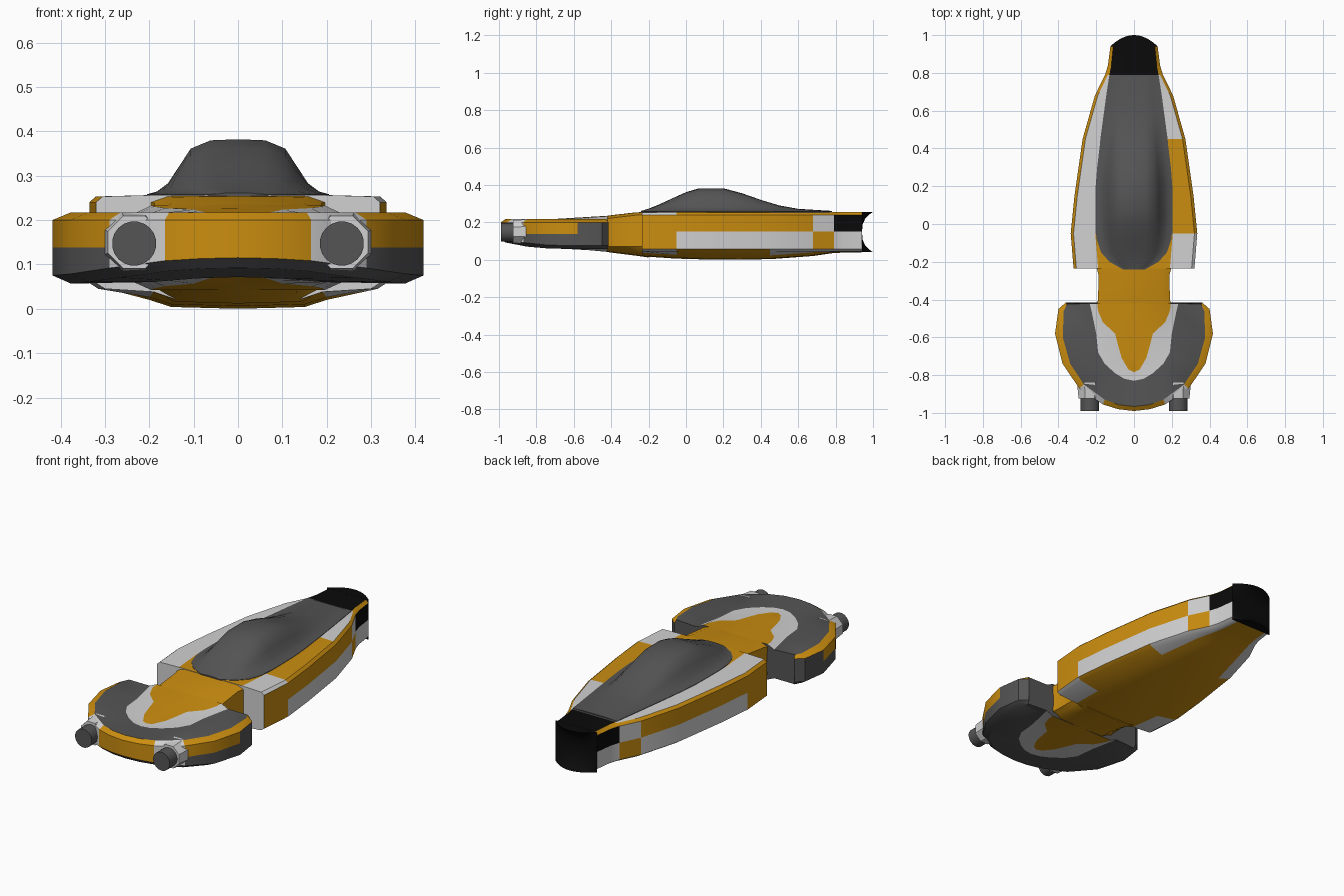
import bpy, bmesh, math

if "Cube" in bpy.data.objects:
    bpy.data.objects.remove(bpy.data.objects["Cube"])

def material(name, rgb):
    m = bpy.data.materials.new(name)
    m.diffuse_color = (*rgb, 1)
    m.use_nodes = True
    m.node_tree.nodes["Principled BSDF"].inputs["Base Color"].default_value = m.diffuse_color
    return m

MATS = [material("orange", (0.60, 0.27, 0.005)), material("light grey", (0.64, 0.64, 0.64)),
        material("dark grey", (0.09, 0.09, 0.09)), material("black", (0.003, 0.003, 0.003))]
ORANGE, LIGHT, DARK, BLACK = range(4)

def lerp(table, t):
    """Piecewise linear lookup in a list of (t, value)."""
    for (a, u), (b, v) in zip(table, table[1:]):
        if t <= b:
            return u + (v - u) * max(0, (t - a) / (b - a))
    return table[-1][1]

def finish(bm, name, angle=30):
    bmesh.ops.remove_doubles(bm, verts=bm.verts, dist=1e-4)
    bmesh.ops.recalc_face_normals(bm, faces=bm.faces)
    me = bpy.data.meshes.new(name)
    bm.to_mesh(me)
    bm.free()
    for m in MATS:
        me.materials.append(m)
    ob = bpy.data.objects.new(name, me)
    bpy.context.collection.objects.link(ob)
    bpy.ops.object.select_all(action='DESELECT')
    ob.select_set(True)
    bpy.context.view_layer.objects.active = ob
    bpy.ops.object.shade_smooth_by_angle(angle=math.radians(angle))
    return ob

def loft(name, halves, colour, caps=(), angle=30):
    """Skin half sections (top centre to bottom centre), mirrored in x.
    colour(station, strip, side) picks the material."""
    bm = bmesh.new()
    m = len(halves[0]) - 1
    rings = []
    for h in halves:
        full = list(h) + [(-x, y, z) for x, y, z in h[-2:0:-1]]
        rings.append([bm.verts.new(p) for p in full])
    n = 2 * m
    for i in range(len(rings) - 1):
        for k in range(n):
            l = (k + 1) % n
            f = bm.faces.new((rings[i][k], rings[i][l], rings[i + 1][l], rings[i + 1][k]))
            side = 1 if k < m else -1
            f.material_index = colour(i, k if k < m else n - 1 - k, side)
    for index, mat in caps:
        bm.faces.new(rings[index]).material_index = mat
    return finish(bm, name, angle)

# Main hull: y, half width, deck half width, belly half width, belly height
stations = [(-.235, .32, .19, .19, .018), (-.05, .335, .205, .2, .006), (.15, .315, .205, .2, 0),
            (.45, .272, .178, .19, .003), (.68, .207, .147, .14, .02), (.79, .153, .13, .11, .036),
            (.84, .138, .12, .1, .038), (.94, .125, .11, .09, .04)]
hull = []
for y, w, d, b, zb in stations:
    hull.append([(0, y, .256), (d, y, .256), (w - .015, y, .253), (w, y, .24), (w, y, .15),
                 (w, y, .058), (w - .02, y, .045), (b, y, zb + .02 if y < .7 else .042),
                 (b * .75, y, zb + .004), (0, y, zb)])

def hull_colour(i, j, side):
    if j == 0:
        return ORANGE if i == 0 else (BLACK if i >= 5 else DARK)
    if j == 1:
        if i >= 4:
            return LIGHT if i == 4 else ORANGE
        return ORANGE if side > 0 and i in (1, 2) else LIGHT
    if j == 2:
        return LIGHT if side > 0 and i == 0 else ORANGE
    if j == 3:
        return BLACK if i >= 5 else (LIGHT if i == 4 else ORANGE)
    if j == 4:
        return ORANGE if i in (0, 4) else LIGHT
    if j in (5, 6):
        return LIGHT if i >= 3 or i == 0 else ORANGE
    return ORANGE

loft("main_hull", hull, hull_colour, caps=[(0, LIGHT), (-1, BLACK)])

# Hollow nose with projecting upper and lower lips
bm = bmesh.new()
rows = [(.256, 0)] + [(z, abs((z - .148) / .108) ** 3) for z in
                      (.256, .24, .22, .19, .148, .106, .076, .056, .04)] + [(.04, 0)]
cols = [.125 * k / 6 for k in range(-6, 7)]
grid = [[bm.verts.new((x, .941 + .059 * e * (1 - (x / .125) ** 2), z)) for x in cols] for z, e in rows]
for r, s in zip(grid, grid[1:]):
    for k in range(len(cols) - 1):
        bm.faces.new((r[k], r[k + 1], s[k + 1], s[k])).material_index = BLACK
finish(bm, "nose_intake")

# Domed canopy: y, half width, height
dome = [(-.24, .06, .003), (-.2, .13, .015), (-.15, .175, .035), (-.08, .198, .067), (0, .205, .103),
        (.07, .205, .124), (.2, .203, .124), (.3, .195, .097), (.4, .183, .062), (.5, .17, .032),
        (.6, .157, .014), (.78, .132, .003)]
bell = [(0, 1), (.3, .98), (.52, .83), (.65, .5), (.77, .2), (.89, .05), (1, 0)]
loft("canopy", [[(w * u, y, .258 + h * v) for u, v in bell] + [(w, y, .25), (0, y, .25)]
                for y, w, h in dome],
     lambda i, j, s: DARK, caps=[(0, DARK), (-1, DARK)], angle=50)

# Neck joining hull and crescent
neck = [(-.44, .2, .232, .045), (-.40, .19, .238, .038), (-.27, .188, .253, .022), (-.2, .205, .256, .012)]
loft("neck", [[(0, y, zt), (w - .04, y, zt - .001), (w, y, zt - .015), (w, y, .07),
               (w - .02, y, zb + .025), (w * .7, y, zb + .004), (0, y, zb)] for y, w, zt, zb in neck],
     lambda i, j, s: ORANGE, caps=[(0, ORANGE), (-1, ORANGE)])

# Crescent: nested outlines from the tip of one arm round to the front centre
outer = [(.36, -.415), (.40, -.45), (.418, -.58), (.378, -.74), (.29, -.87), (.165, -.955), (.085, -.98), (0, -.99)]
rim = [(.355, -.425), (.372, -.46), (.377, -.6), (.338, -.74), (.265, -.85), (.155, -.93), (.08, -.957), (0, -.966)]
inner = [(.235, -.42), (.225, -.46), (.2, -.58), (.19, -.68), (.155, -.74), (.1, -.79), (.05, -.82), (0, -.83)]
tongue = [(.195, -.42), (.19, -.46), (.165, -.52), (.1, -.58), (.085, -.64), (.065, -.71), (.03, -.77), (0, -.785)]

def under(y):
    return lerp([(-.99, .1), (-.85, .073), (-.7, .06), (-.42, .06)], y)

def spine(y):
    return lerp([(-.785, .213), (-.42, .235)], y)

def keel(y):
    return lerp([(-.785, .075), (-.42, .042)], y)

crescent = []
for (ax, ay), (bx, by), (cx, cy), (dx, dy) in zip(outer, rim, inner, tongue):
    crescent.append([(0, dy, spine(dy)), (dx, dy, spine(dy) - .002), (cx, cy, .214), (bx, by, .217),
                     (ax, ay, .2), (ax, ay, .138), (ax, ay, under(ay) + .015), (bx, by, under(by) - .003),
                     (cx, cy, under(cy)), (dx, dy, keel(dy)), (0, dy, keel(dy))])

def crescent_colour(i, j, side):
    if j in (0, 9):
        return ORANGE
    if j in (1, 8):
        return LIGHT
    if j in (2, 6, 7):
        return DARK
    if i == 4:
        return LIGHT
    if j == 3 or i >= 5:
        return ORANGE
    return ORANGE if j == 4 and i in (2, 3) else DARK

loft("crescent", crescent, crescent_colour, caps=[(0, DARK)])

# Twin nozzles with octagonal collars
def tube(name, x, z, radius, y0, y1, sides, mat, taper=1.0):
    bm = bmesh.new()
    rings = []
    for y, r in ((y0, radius * taper), (y1, radius)):
        rings.append([bm.verts.new((x + r * math.cos(2 * math.pi * (k + .5) / sides), y,
                                    z + r * math.sin(2 * math.pi * (k + .5) / sides))) for k in range(sides)])
    for k in range(sides):
        l = (k + 1) % sides
        bm.faces.new((rings[0][k], rings[0][l], rings[1][l], rings[1][k]))
    for r in rings:
        bm.faces.new(r)
    for f in bm.faces:
        f.material_index = mat
    finish(bm, name)

for label, sx in (("left", -1), ("right", 1)):
    tube(label + "_nozzle", sx * .234, .147, .05, -.99, -.82, 20, DARK)
    tube(label + "_nozzle_collar", sx * .234, .15, .073, -.925, -.84, 8, LIGHT, .88)
